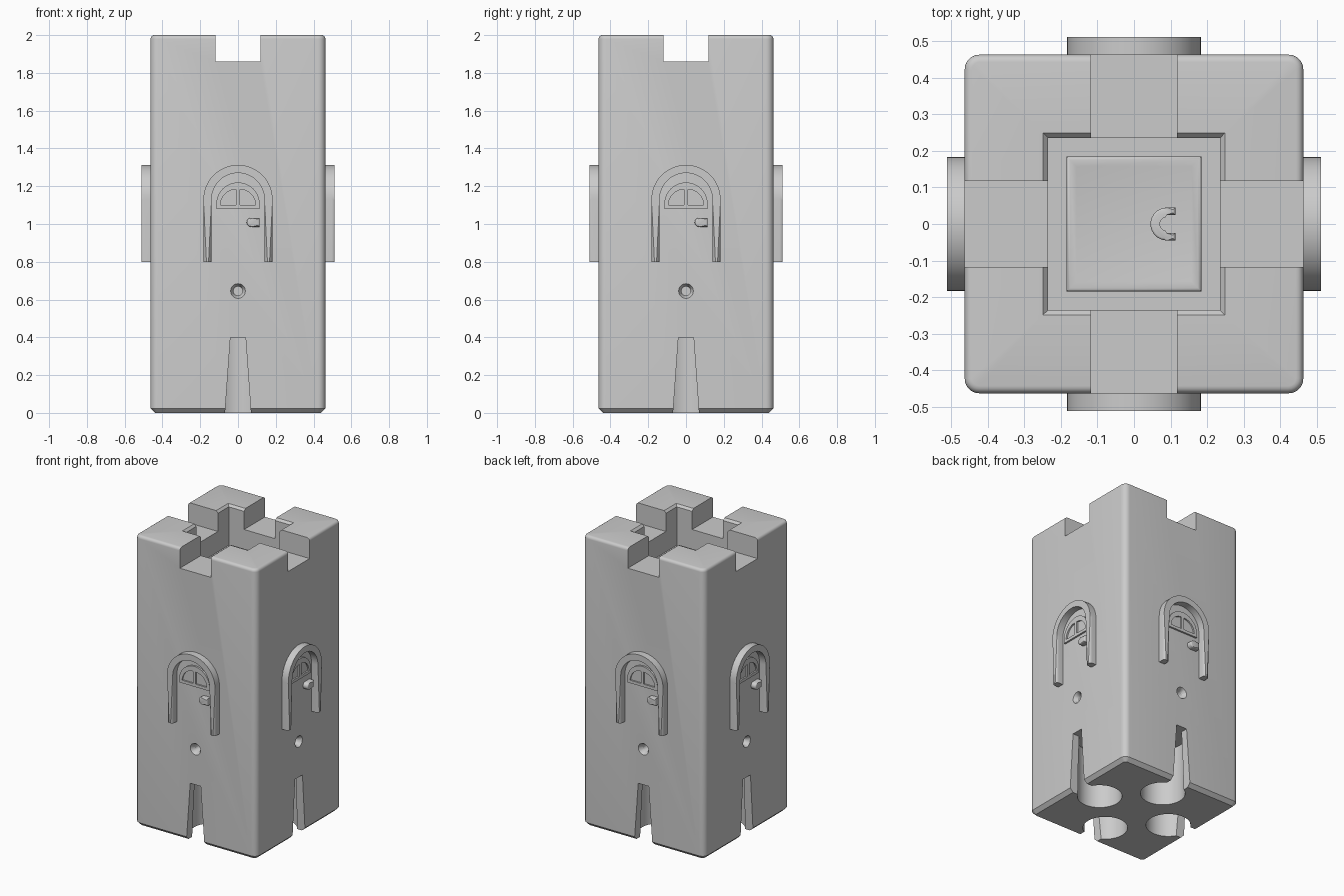
import bpy, bmesh
from math import sin, cos, pi, radians
from mathutils import Matrix

cube = bpy.data.objects.get("Cube")
if cube:
    bpy.data.objects.remove(cube)

W = 0.463      # half width of the tower
SIDES = ["front", "left", "back", "right"]

stone = bpy.data.materials.new("stone_grey")
stone.use_nodes = True
GREY = (0.6, 0.6, 0.6, 1)
stone.diffuse_color = GREY
stone.node_tree.nodes["Principled BSDF"].inputs["Base Color"].default_value = GREY


def finish(bm, name, turn=0):
    bmesh.ops.recalc_face_normals(bm, faces=bm.faces)
    bm.transform(Matrix.Rotation(turn * pi / 2, 4, "Z"))
    mesh = bpy.data.meshes.new(name)
    bm.to_mesh(mesh)
    bm.free()
    mesh.materials.append(stone)
    ob = bpy.data.objects.new(name, mesh)
    bpy.context.collection.objects.link(ob)
    return ob


def smooth(ob):
    bpy.ops.object.select_all(action="DESELECT")
    ob.select_set(True)
    bpy.context.view_layer.objects.active = ob
    bpy.ops.object.shade_smooth_by_angle(angle=radians(32))


def box(x, y, z):
    """Box from (min, max) pairs."""
    bm = bmesh.new()
    bmesh.ops.create_cube(bm, size=1)
    for v in bm.verts:
        v.co = [r[0] if c < 0 else r[1] for c, r in zip(v.co, (x, y, z))]
    return bm


def prism(pts, a, b, flat=False, bevel=0, keep=None):
    """Outline in XZ pushed from depth a to b, or in XY if flat; far rim rounded."""
    bm = bmesh.new()
    place = (lambda p, d: (p[0], p[1], d)) if flat else (lambda p, d: (p[0], d, p[1]))
    back = [bm.verts.new(place(p, a)) for p in pts]
    front = [bm.verts.new(place(p, b)) for p in pts]
    bm.faces.new(back)
    cap = bm.faces.new(front)
    n = len(pts)
    for i in range(n):
        bm.faces.new((back[i], back[(i + 1) % n], front[(i + 1) % n], front[i]))
    if bevel:
        rim = [e for e in cap.edges if not keep or not all(keep(v.co) for v in e.verts)]
        bmesh.ops.bevel(bm, geom=rim, offset=bevel, segments=3, profile=0.5, affect="EDGES")
    return bm


def arc(r, cx=0, cz=0, start=0, end=180, n=24):
    return [(cx + r * cos(radians(start + (end - start) * i / n)),
             cz + r * sin(radians(start + (end - start) * i / n))) for i in range(n + 1)]


def lathe_cone(r1, r2, depth, matrix):
    bm = bmesh.new()
    bmesh.ops.create_cone(bm, cap_ends=True, segments=32, radius1=r1, radius2=r2,
                          depth=depth, matrix=matrix)
    return bm


def cut(ob, bm, turn=0):
    cutter = finish(bm, "cutter", turn)
    cutter.hide_render = True
    mod = ob.modifiers.new("cut", "BOOLEAN")
    mod.operation, mod.solver, mod.object = "DIFFERENCE", "EXACT", cutter
    bpy.context.view_layer.objects.active = ob
    bpy.ops.object.modifier_apply(modifier=mod.name)
    bpy.data.objects.remove(cutter)


# Tower body: rounded corners, rounded top rim, chamfered foot
bm = box((-W, W), (-W, W), (0, 2))
upright = [e for e in bm.edges if abs(e.verts[0].co.z - e.verts[1].co.z) > 1]
bmesh.ops.bevel(bm, geom=upright, offset=0.04, segments=6, profile=0.5, affect="EDGES")
for level, size, steps in ((2, 0.02, 4), (0, 0.024, 1)):
    rim = [e for e in bm.edges if all(abs(v.co.z - level) < 1e-4 for v in e.verts)]
    bmesh.ops.bevel(bm, geom=rim, offset=size, segments=steps, profile=0.5, affect="EDGES")
tower = finish(bm, "tower_body")

# Battlements: roof pit with a flared lip, and a gap in the middle of each side
FLOOR, PIT = 1.72, 0.235
cut(tower, box((-PIT, PIT), (-PIT, PIT), (FLOOR, 2.1)))
flare = box((-PIT, PIT), (-PIT, PIT), (1.985, 2.015))
for v in flare.verts:
    if v.co.z > 2:
        v.co.x *= 1.12
        v.co.y *= 1.12
cut(tower, flare)
for turn in range(2):
    cut(tower, box((-0.118, 0.118), (-0.6, 0.6), (1.86, 2.1)), turn)

# Foot slots, the round bores they open into, and the peg holes
sideways = Matrix.Rotation(pi / 2, 4, "X")
for turn in range(4):
    slot = [(-0.07, -0.02), (0.07, -0.02), (0.04, 0.4), (-0.04, 0.4)]
    cut(tower, prism(slot, -0.6, -0.28), turn)
    cut(tower, lathe_cone(0.14, 0.14, 0.5, Matrix.Translation((0, -0.28, 0.15))), turn)
    cut(tower, lathe_cone(0.024, 0.024, 0.2, Matrix.Translation((0, -W, 0.645)) @ sideways), turn)
    cut(tower, lathe_cone(0.022, 0.056, 0.06, Matrix.Translation((0, -W, 0.645)) @ sideways), turn)
smooth(tower)

# Trapdoor on the roof floor, with an inset panel and a ring pull
T = 0.185
bm = prism([(-T, -T), (T, -T), (T, T), (-T, T)], FLOOR - 0.01, FLOOR + 0.04, True, 0.01)
top = max(bm.faces, key=lambda f: f.calc_center_median().z)
bmesh.ops.inset_region(bm, faces=[top], thickness=0.025)
bmesh.ops.translate(bm, verts=top.verts, vec=(0, 0, -0.004))
smooth(finish(bm, "trapdoor"))
pull = [(0.113, 0.045)] + arc(0.045, 0.09, 0, 90, 270, 16) + [(0.113, -0.045), (0.113, -0.025)]
pull += arc(0.025, 0.09, 0, 270, 90, 16) + [(0.113, 0.025)]
smooth(finish(prism(pull, FLOOR + 0.02, FLOOR + 0.06, True, 0.006), "trapdoor_pull"))

# Doors on all four sides
SPRING, SILL = 1.13, 0.8
for turn, side in enumerate(SIDES):
    # Arched surround
    outline = [(0.183, SILL)] + arc(0.183, 0, SPRING) + [(-0.183, SILL), (-0.14, SILL)]
    outline += arc(0.14, 0, SPRING, 180, 0) + [(0.14, SILL)]
    bm = prism(outline, -W + 0.01, -0.511, bevel=0.016, keep=lambda c: abs(c.z - SILL) < 1e-4)
    smooth(finish(bm, "door_arch_" + side, turn))

    # Fanlight frame with two sunken panes
    frame = [(0.115, 1.08)] + arc(0.115, 0, 1.105) + [(-0.115, 1.08)]
    window = finish(prism(frame, -W + 0.01, -W - 0.012), "window_frame_" + side, turn)
    for s in (-1, 1):
        pane = [(s * (0.01 + x), z) for x, z in [(0, 1.1)] + arc(0.083, 0, 1.1, 0, 90, 12)]
        cut(window, prism(pane, -W - 0.002, -W - 0.05), turn)
    smooth(window)

    # Door knob
    knob = [(0.115, 0.985), (0.115, 1.033)] + arc(0.024, 0.07, 1.009, 90, 270, 12)
    smooth(finish(prism(knob, -W + 0.01, -W - 0.035, bevel=0.008), "door_knob_" + side, turn))
